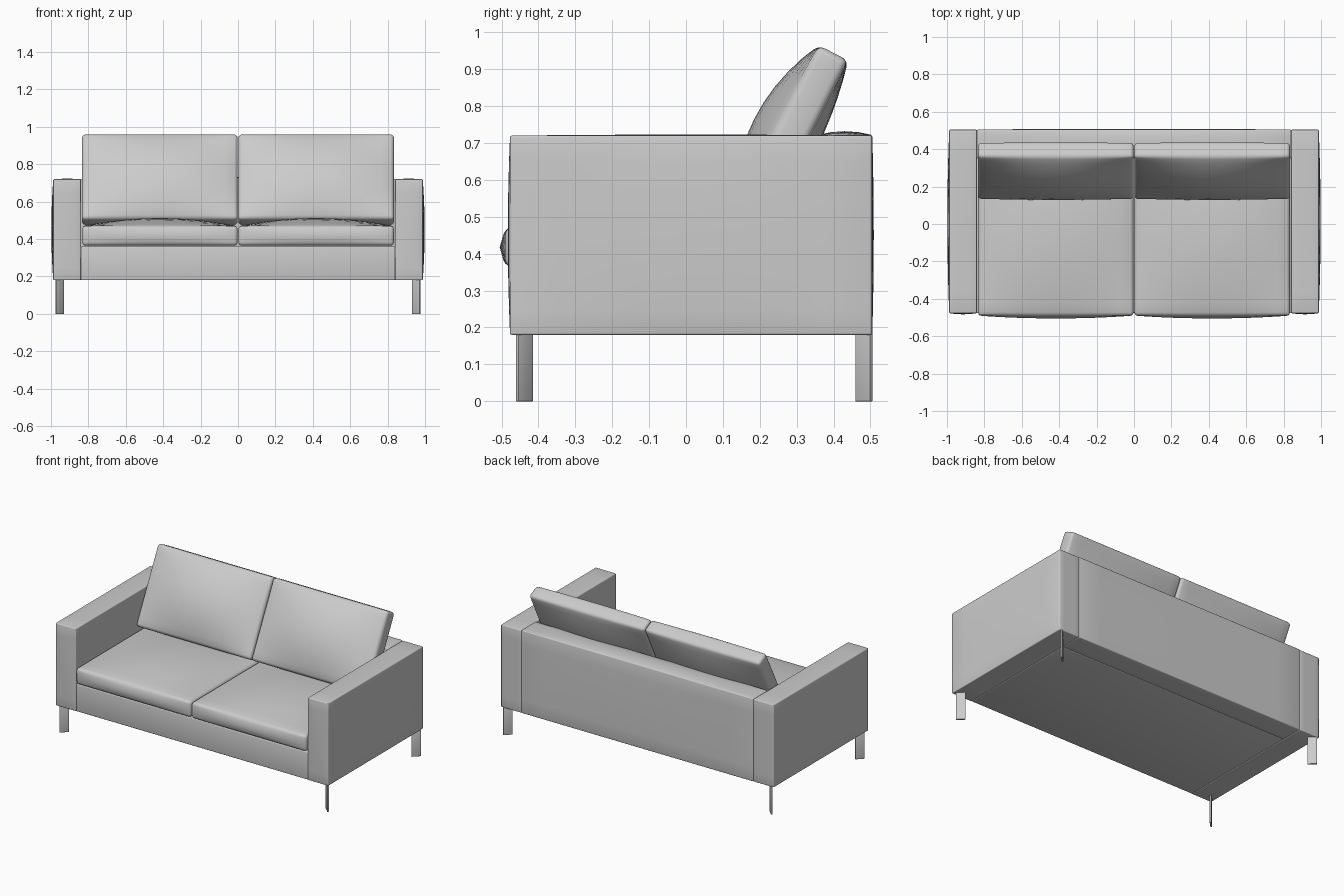
import bpy, bmesh, math
from mathutils import Vector, Matrix

if "Cube" in bpy.data.objects:
    bpy.data.objects.remove(bpy.data.objects["Cube"])


def padded_box(name, lo, hi, cuts, bulge=(0, 0, 0, 0, 0, 0), radius=0.005,
               matrix=Matrix.Identity(4)):
    """Rounded box; bulge = crown height of the -x, +x, -y, +y, -z, +z faces."""
    lo, hi = Vector(lo), Vector(hi)
    mid, half = (lo + hi) / 2, (hi - lo) / 2
    bm = bmesh.new()
    bmesh.ops.create_cube(bm, size=2)
    for axis, n in enumerate(cuts):
        normal = Vector([float(i == axis) for i in range(3)])
        for k in range(1, n):
            bmesh.ops.bisect_plane(bm, geom=bm.verts[:] + bm.edges[:] + bm.faces[:],
                                   plane_co=normal * (2 * k / n - 1), plane_no=normal)
    for v in bm.verts:
        p = v.co.copy()
        w = [max(0.0, 1 - c * c) for c in p]
        for i in range(3):
            push = bulge[2 * i + 1] * max(p[i], 0) - bulge[2 * i] * max(-p[i], 0)
            v.co[i] = mid[i] + half[i] * p[i] + push * w[i - 1] * w[i - 2]
    bm.normal_update()
    sharp = [e for e in bm.edges if e.calc_face_angle(0) > 0.8]
    bmesh.ops.bevel(bm, geom=sharp, offset=radius, segments=3, profile=0.5,
                    affect='EDGES', clamp_overlap=True)
    bm.transform(matrix)
    bmesh.ops.recalc_face_normals(bm, faces=bm.faces[:])
    me = bpy.data.meshes.new(name)
    bm.to_mesh(me)
    bm.free()
    ob = bpy.data.objects.new(name, me)
    bpy.context.collection.objects.link(ob)
    bpy.ops.object.select_all(action='DESELECT')
    ob.select_set(True)
    bpy.context.view_layer.objects.active = ob
    bpy.ops.object.shade_smooth_by_angle(angle=math.radians(35))
    return ob


def span(s, a, b):
    """x range a..b, mirrored to the side s."""
    return (a, b) if s > 0 else (-b, -a)


# Base and backrest
padded_box("base", (-0.84, -0.475, 0.18), (0.84, 0.355, 0.36), (1, 1, 1))
padded_box("backrest", (-0.84, 0.355, 0.18), (0.84, 0.505, 0.722), (10, 4, 6),
           (0, 0, 0, 0.004, 0, 0.01))

for s, side in ((-1, "left"), (1, "right")):
    # Arm with slightly padded outer and front faces
    x0, x1 = span(s, 0.84, 0.988)
    out = (0, 0.01) if s > 0 else (0.01, 0)
    padded_box(side + "_arm", (x0, -0.477, 0.18), (x1, 0.504, 0.72), (4, 8, 8),
               out + (0.006, 0, 0, 0.003))

    # Seat cushion with a crowned top
    x0, x1 = span(s, 0.002, 0.834)
    padded_box(side + "_seat_cushion", (x0, -0.49, 0.365), (x1, 0.355, 0.47), (12, 12, 2),
               (0, 0, 0.015, 0, 0, 0.042), 0.018)

    # Back cushion, leaning backwards
    lean = (Matrix.Translation((0, 0.168, 0.49)) @
            Matrix.Rotation(math.radians(-27), 4, 'X'))
    padded_box(side + "_back_cushion", (x0, -0.045, 0), (x1, 0.045, 0.51), (12, 2, 10),
               (0, 0, 0.065, 0.032, 0, 0), 0.018, lean)

    # Flat plate legs set diagonally at the corners
    for yc, t, end in ((-0.438, -1, "front"), (0.482, 1, "back")):
        place = (Matrix.Translation((s * 0.953, yc, 0)) @
                 Matrix.Rotation(math.atan2(t, s), 4, 'Z'))
        padded_box(f"{end}_{side}_leg", (-0.028, -0.005, 0), (0.028, 0.005, 0.185),
                   (1, 1, 1), radius=0.001, matrix=place)
